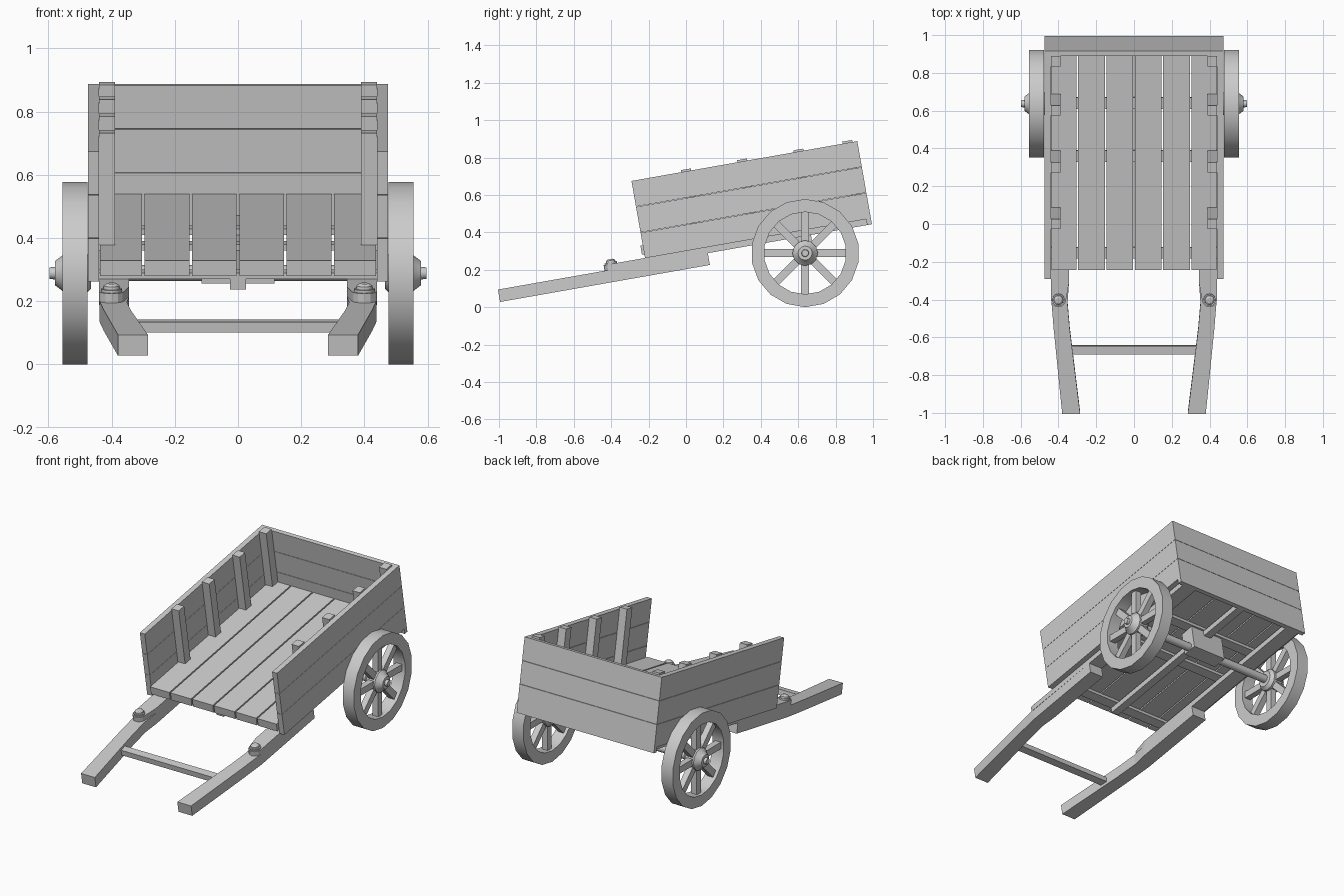
import bpy, bmesh, math
from mathutils import Matrix, Vector

if "Cube" in bpy.data.objects:
    bpy.data.objects.remove(bpy.data.objects["Cube"])

TILT = Matrix.Rotation(math.radians(10), 4, 'X')   # the whole body leans on its shafts
AXLE = Vector((0, 0.637, 0.289))


def finish(name, bm, matrix=None, smooth=False):
    if matrix:
        bm.transform(matrix)
    bmesh.ops.recalc_face_normals(bm, faces=bm.faces)
    me = bpy.data.meshes.new(name)
    bm.to_mesh(me)
    bm.free()
    ob = bpy.data.objects.new(name, me)
    bpy.context.collection.objects.link(ob)
    if smooth:
        bpy.ops.object.select_all(action='DESELECT')
        ob.select_set(True)
        bpy.context.view_layer.objects.active = ob
        bpy.ops.object.shade_smooth_by_angle(angle=math.radians(35))
    return ob


def add_box(bm, x, y, z, matrix=Matrix()):
    size = Matrix.Diagonal((x[1] - x[0], y[1] - y[0], z[1] - z[0], 1))
    mid = Matrix.Translation(((x[0] + x[1]) / 2, (y[0] + y[1]) / 2, (z[0] + z[1]) / 2))
    bmesh.ops.create_cube(bm, size=1, matrix=matrix @ mid @ size)


def box(name, x, y, z, matrix=TILT):
    bm = bmesh.new()
    add_box(bm, x, y, z)
    return finish(name, bm, matrix)


def prism(name, outline, z0, z1, side):
    """Plan outline extruded upwards in the tilted frame."""
    bm = bmesh.new()
    face = bm.faces.new([bm.verts.new((side * x, y, z0)) for x, y in outline])
    out = bmesh.ops.extrude_face_region(bm, geom=[face])
    bmesh.ops.translate(bm, vec=(0, 0, z1 - z0),
                        verts=[v for v in out['geom'] if isinstance(v, bmesh.types.BMVert)])
    return finish(name, bm, TILT)


def add_lathe(bm, profile, n, closed=False):
    """Revolve (x, radius) points around the x axis."""
    rings = [[bm.verts.new((x, r * math.sin(2 * math.pi * i / n), r * math.cos(2 * math.pi * i / n)))
              for i in range(n)] for x, r in profile]
    pairs = list(zip(rings, rings[1:]))
    if closed:
        pairs.append((rings[-1], rings[0]))
    for a, b in pairs:
        for i in range(n):
            j = (i + 1) % n
            bm.faces.new((a[i], a[j], b[j], b[i]))
    if not closed:
        bm.faces.new(rings[0])
        bm.faces.new(rings[-1])


# floor planks
edges = [-0.44, -0.3, -0.15, 0, 0.15, 0.3, 0.44]
for i, (a, b) in enumerate(zip(edges, edges[1:])):
    box(f"floor_plank_{i}", (a + 0.004, b - 0.004), (-0.183, 1.03), (0.317, 0.366))

# cross battens and centre beam under the floor
for i, u in enumerate((-0.1, 0.42, 0.705)):
    box(f"floor_batten_{i}", (-0.44, 0.44), (u - 0.03, u + 0.03), (0.297, 0.317))
box("centre_beam", (-0.025, 0.025), (-0.13, 1.03), (0.264, 0.297))

# side and tail boards
levels = [0.296, 0.436, 0.576, 0.715]
for i, (a, b) in enumerate(zip(levels, levels[1:])):
    top = b - (0.002 if i < 2 else 0)
    for s, tag in ((1, "right"), (-1, "left")):
        box(f"side_board_{tag}_{i}", sorted((s * 0.44, s * 0.474)), (-0.17, 1.03), (a, top))
    box(f"tail_board_{i}", (-0.474, 0.474), (1.03, 1.056), (0.264 if i == 0 else a, top))

# rail ends are rounded around the bolt
rail = [(0.44, 1.03), (0.345, 1.03), (0.345, -0.27), (0.352, -0.31)]
rail += [(0.4 + 0.04 * math.cos(math.radians(t)), -0.355 + 0.04 * math.sin(math.radians(t)))
         for t in range(180, 361, 30)]
shaft = [(0.44, 0.165), (0.345, 0.165), (0.345, -0.28), (0.352, -0.38), (0.34, -0.52),
         (0.285, -0.974), (0.38, -0.974), (0.425, -0.52), (0.438, -0.36)]

for s, tag in ((1, "right"), (-1, "left")):
    prism(f"rail_{tag}", rail, 0.264, 0.297, s)
    prism(f"shaft_{tag}", shaft, 0.2, 0.267, s)

    # bolt with washer
    bm = bmesh.new()
    add_lathe(bm, [(0.295, 0.033), (0.306, 0.033), (0.306, 0.026), (0.316, 0.025), (0.323, 0.015)], 12)
    stand = Matrix.Translation((s * 0.4, -0.355, 0)) @ Matrix.Rotation(-math.pi / 2, 4, 'Y')
    finish(f"shaft_bolt_{tag}", bm, TILT @ stand, True)

    # stakes inside the side boards
    for i, u in enumerate((0.127, 0.432, 0.737, 1.003)):
        box(f"stake_{tag}_{i}", sorted((s * 0.39, s * 0.44)), (u - 0.027, u + 0.027), (0.366, 0.726))

    # wheel: rim, hub and spokes
    place = Matrix.Translation(AXLE) @ Matrix.Diagonal((s, 1, 1, 1))
    bm = bmesh.new()
    add_lathe(bm, [(0.477, 0.289), (0.555, 0.289), (0.555, 0.22), (0.477, 0.22)], 18, True)
    finish(f"wheel_rim_{tag}", bm, place, True)
    bm = bmesh.new()
    add_lathe(bm, [(0.465, 0.05), (0.485, 0.068), (0.545, 0.068), (0.557, 0.055),
                   (0.58, 0.038), (0.58, 0.02), (0.597, 0.018)], 12)
    finish(f"wheel_hub_{tag}", bm, place, True)
    bm = bmesh.new()
    for i in range(8):
        add_box(bm, (0.497, 0.535), (-0.021, 0.021), (0.05, 0.226),
                Matrix.Rotation(i * math.pi / 4, 4, 'X'))
    finish(f"wheel_spokes_{tag}", bm, place)

# crossbar between the shafts
box("shaft_crossbar", (-0.335, 0.335), (-0.658, -0.612), (0.218, 0.252))

# axle and its mounting block
bm = bmesh.new()
add_lathe(bm, [(-0.5, 0.025), (0.5, 0.025)], 12)
finish("axle", bm, Matrix.Translation(AXLE), True)
box("axle_block", (-0.115, 0.115), (0.635, 0.725), (0.148, 0.297))
